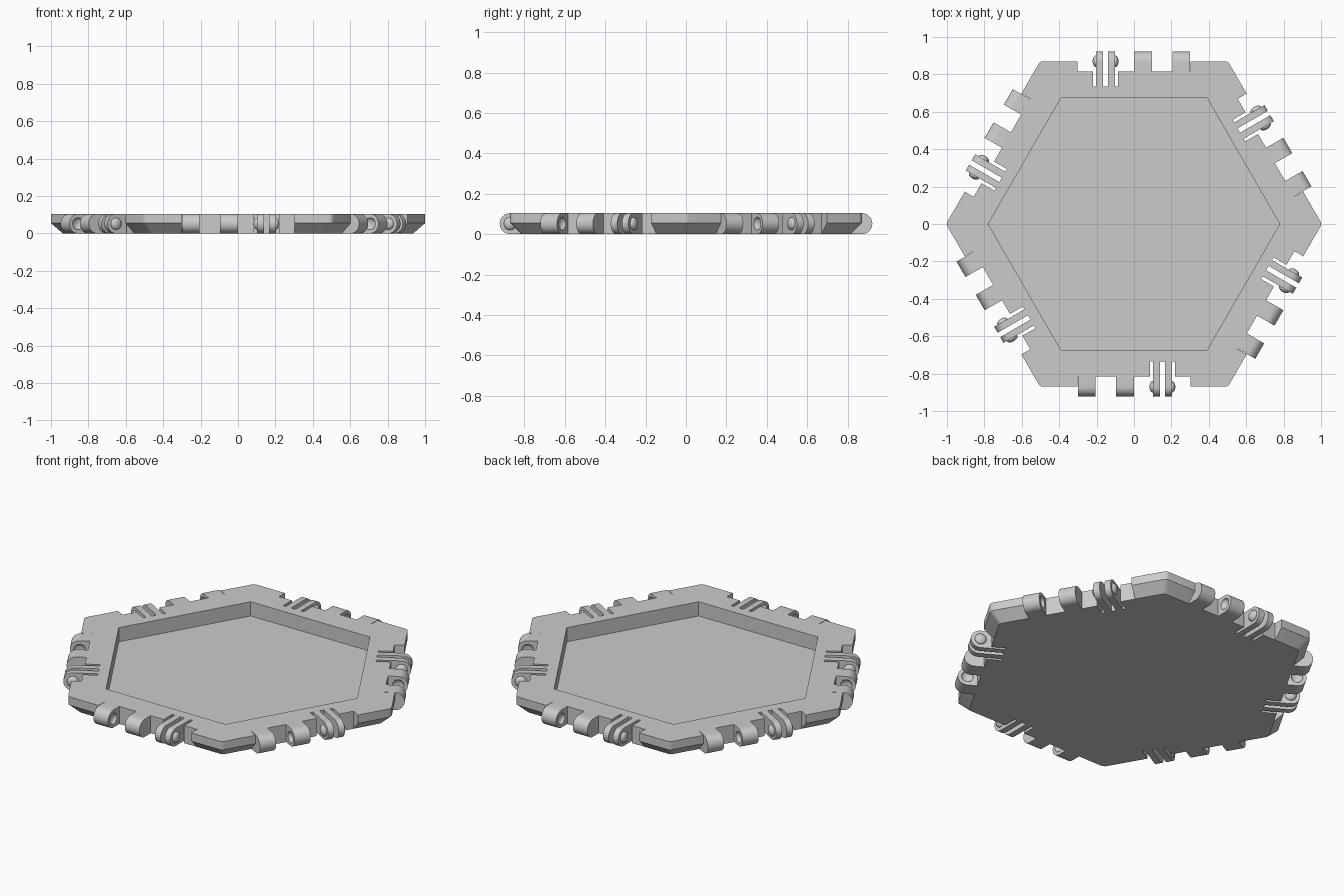
import bpy, bmesh, math
from mathutils import Matrix, Vector

cube = bpy.data.objects.get("Cube")
if cube:
    bpy.data.objects.remove(cube, do_unlink=True)

HEIGHT = 0.104
MID = HEIGHT / 2          # hinge axis height, also the knuckle radius
APOTHEM = 0.87            # outer edge, also the hinge axis distance
NOTCH = 0.815             # wall behind the hinges
SLIT_END = 0.735          # root of the flexible fingers

grey = bpy.data.materials.new("plain grey")
grey.use_nodes = True
colour = (0.6, 0.6, 0.6, 1)
grey.diffuse_color = colour
grey.node_tree.nodes["Principled BSDF"].inputs["Base Color"].default_value = colour


def make(name, bm):
    bmesh.ops.recalc_face_normals(bm, faces=bm.faces)
    mesh = bpy.data.meshes.new(name)
    bm.to_mesh(mesh)
    bm.free()
    mesh.materials.append(grey)
    obj = bpy.data.objects.new(name, mesh)
    bpy.context.collection.objects.link(obj)
    return obj


def select(obj):
    bpy.ops.object.select_all(action='DESELECT')
    obj.select_set(True)
    bpy.context.view_layer.objects.active = obj


def smooth(obj):
    select(obj)
    bpy.ops.object.shade_smooth_by_angle(angle=math.radians(35))


def loft(name, rings):
    """Skin a stack of equal point loops and cap both ends."""
    bm = bmesh.new()
    loops = [[bm.verts.new(p) for p in ring] for ring in rings]
    for a, b in zip(loops, loops[1:]):
        for i in range(len(a)):
            j = (i + 1) % len(a)
            bm.faces.new((a[i], a[j], b[j], b[i]))
    bm.faces.new(loops[0])
    bm.faces.new(loops[-1])
    return make(name, bm)


def hexagon(apothem, z, radius=0.0, steps=4):
    """Hexagon loop with points on the x axis and optionally rounded corners."""
    core = (apothem - radius) / math.cos(math.pi / 6)
    ring = []
    for k in range(6):
        mid = k * math.pi / 3
        for s in range(steps + 1 if radius else 1):
            a = mid + (s / steps - 0.5) * math.pi / 3 if radius else mid
            ring.append((core * math.cos(mid) + radius * math.cos(a),
                         core * math.sin(mid) + radius * math.sin(a), z))
    return ring


def box(name, x0, x1, y0, y1):
    z0, z1 = -0.1, HEIGHT + 0.1
    return loft(name, [[(x0, y0, z), (x1, y0, z), (x1, y1, z), (x0, y1, z)]
                       for z in (z0, z1)])


def button(name, x):
    """Flattened ball on the hinge axis."""
    bm = bmesh.new()
    bmesh.ops.create_uvsphere(bm, u_segments=20, v_segments=12, radius=0.032)
    bm.transform(Matrix.Translation((x, -APOTHEM, MID)) @ Matrix.Diagonal((0.6, 1, 1, 1)))
    return make(name, bm)


def cut(obj, cutter):
    mod = obj.modifiers.new("cut", 'BOOLEAN')
    mod.operation = 'DIFFERENCE'
    mod.solver = 'EXACT'
    mod.object = cutter
    select(obj)
    bpy.ops.object.modifier_apply(modifier=mod.name)
    bpy.data.objects.remove(cutter, do_unlink=True)


def lug(name, x0, x1, root):
    """Tab from the wall to a rounded end around the hinge axis."""
    profile = [(-root, 0), (-root, HEIGHT)]
    for i in range(17):
        a = math.pi / 2 + math.pi * i / 16
        profile.append((-APOTHEM + MID * math.cos(a), MID + MID * math.sin(a)))
    return loft(name, [[(x, y, z) for y, z in profile] for x in (x0, x1)])


def turn(obj, k):
    obj.data.transform(Matrix.Rotation(k * math.pi / 3, 4, 'Z'))
    return obj


# Tray body with chamfered underside and hexagonal recess
tray = loft("tray_body", [hexagon(NOTCH, 0, 0.03), hexagon(APOTHEM, MID + 0.003, 0.03),
                          hexagon(APOTHEM, HEIGHT, 0.03)])
cut(tray, loft("recess_cutter", [hexagon(0.675, 0.02), hexagon(0.675, HEIGHT + 0.1)]))

# Hinge notches and finger slots on every side
for k in range(6):
    cut(tray, turn(box("notch_cutter", -0.303, 0.303, -1.1, -NOTCH), k))
    cut(tray, turn(box("slot_cutter", 0.085, 0.219, -1.1, -SLIT_END), k))
smooth(tray)

# One set of hinge parts: two socketed knuckles, two fingers, two buttons
parts = []
for name, x0, x1, socket in (("outer_knuckle", -0.3, -0.205, -0.205),
                             ("inner_knuckle", -0.095, 0.0, -0.095)):
    knuckle = lug(name, x0, x1, NOTCH)
    cut(knuckle, button("socket_cutter", socket))
    parts.append(knuckle)
for side, x0, x1, face in (("right", 0.102, 0.139, 0.102), ("left", 0.166, 0.202, 0.202)):
    parts.append(lug(side + "_finger", x0, x1, SLIT_END))
    parts.append(button(side + "_finger_button", face))

# Repeat the set around the remaining sides
for part in parts:
    smooth(part)
    for k in range(1, 6):
        copy = part.copy()
        copy.name = f"{part.name}_{k + 1}"
        copy.rotation_euler.z = k * math.pi / 3
        bpy.context.collection.objects.link(copy)
